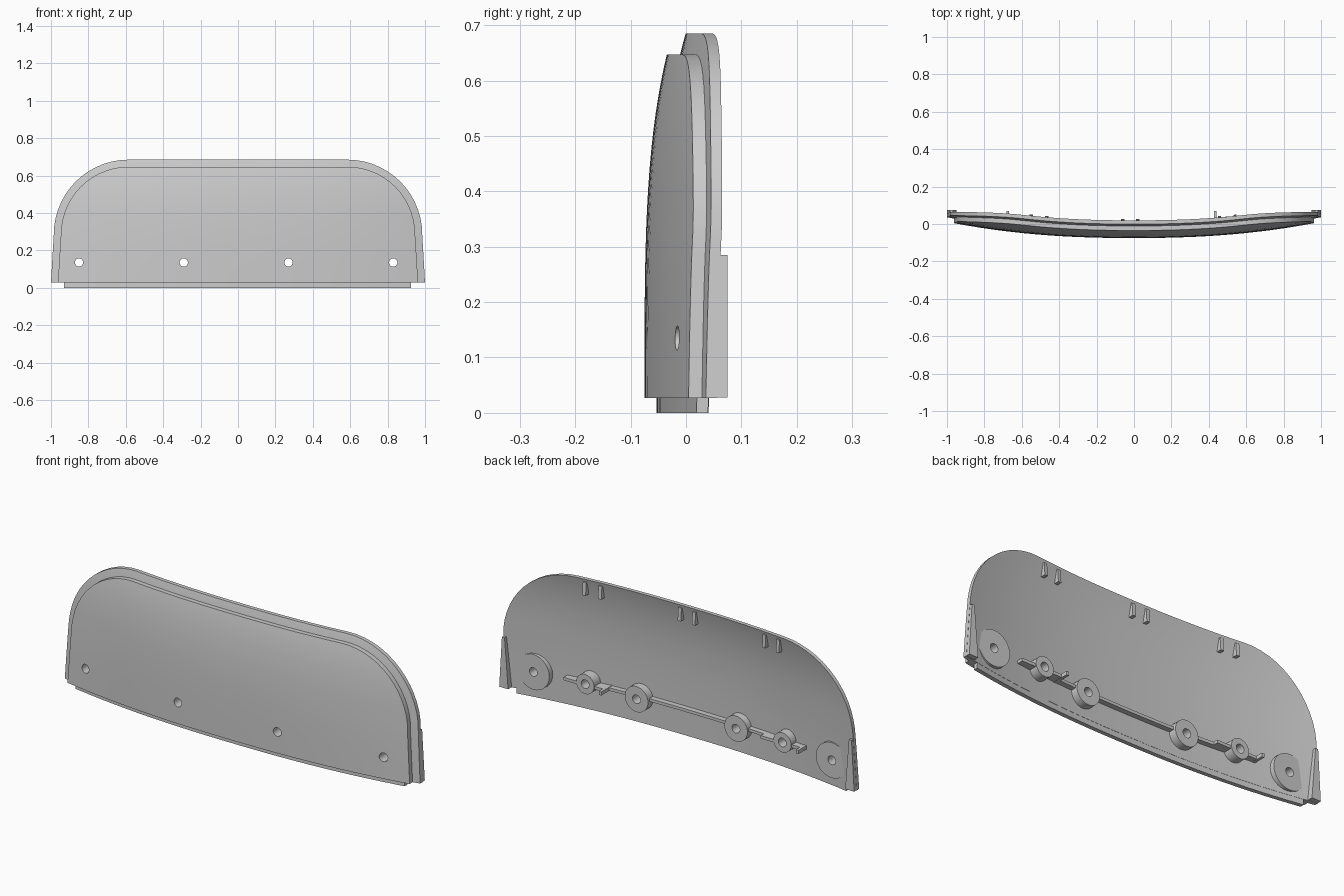
import bpy, bmesh
from math import sin, cos, pi, radians

if "Cube" in bpy.data.objects:
    bpy.data.objects.remove(bpy.data.objects["Cube"])


def front(x, z):
    """y of the bowed, backward-leaning front surface."""
    bow = 0.086 + 0.011 * min(1, z / 0.35)
    return -0.075 + 0.217 * max(z, 0) ** 3.86 + bow * abs(x) ** 2.3


BACK = 0.044  # shell back, measured from the front surface


def finish(name, bm):
    bmesh.ops.recalc_face_normals(bm, faces=bm.faces)
    me = bpy.data.meshes.new(name)
    bm.to_mesh(me)
    bm.free()
    ob = bpy.data.objects.new(name, me)
    bpy.context.collection.objects.link(ob)
    return ob


def slab(name, rows, y0, y1, cols):
    """Closed solid from rows (z, x_left, x_right) between two y functions."""
    bm = bmesh.new()
    grids = []
    for f in (y0, y1):
        g = []
        for z, a, b in rows:
            xs = [a + (b - a) * i / cols for i in range(cols + 1)]
            g.append([bm.verts.new((x, f(x, z), z)) for x in xs])
        grids.append(g)
        for r in range(len(rows) - 1):
            for c in range(cols):
                bm.faces.new((g[r][c], g[r][c + 1], g[r + 1][c + 1], g[r + 1][c]))
    n = len(rows)
    loop = [(0, c) for c in range(cols)] + [(r, cols) for r in range(n - 1)]
    loop += [(n - 1, c) for c in range(cols, 0, -1)] + [(r, 0) for r in range(n - 1, 0, -1)]
    A, B = grids
    for (r, c), (s, d) in zip(loop, loop[1:] + loop[:1]):
        bm.faces.new((A[r][c], A[s][d], B[s][d], B[r][c]))
    return finish(name, bm)


def off(d):
    return lambda x, z: front(x, z) + d


def outline(foot, r):
    """Rows of the arched outline: sloping sides, round corners, flat top."""
    side = 0.585 + r
    rows = []
    for i in range(8):
        t = i / 8
        rows.append((0.027 + 0.258 * t, foot + (side - foot) * t))
    for i in range(15):
        a = i / 14 * pi / 2
        rows.append((0.285 + r * sin(a), 0.585 + r * cos(a)))
    return [(z, -w, w) for z, w in rows]


def box(name, x0, x1, y0, y1, z0, z1):
    return slab(name, [(z0, x0, x1), (z1, x0, x1)], lambda x, z: y0, lambda x, z: y1, 1)


def tube(name, x, z, y0, y1, r, hole, n=32):
    """Ring along y; a zero hole gives a plain cylinder."""
    bm = bmesh.new()

    def ring(rad, y):
        return [bm.verts.new((x + rad * cos(2 * pi * i / n), y, z + rad * sin(2 * pi * i / n)))
                for i in range(n)]
    if hole:
        rings = [ring(r, y0), ring(r, y1), ring(hole, y1), ring(hole, y0)]
        pairs = zip(rings, rings[1:] + rings[:1])
    else:
        rings = [ring(r, y0), ring(r, y1)]
        pairs = [rings]
        for rg in rings:
            bm.faces.new(rg)
    for p, q in pairs:
        for i in range(n):
            j = (i + 1) % n
            bm.faces.new((p[i], p[j], q[j], q[i]))
    return finish(name, bm)


def boolean(target, other, op):
    m = target.modifiers.new(op, 'BOOLEAN')
    m.operation, m.object, m.solver = op, other, 'EXACT'
    bpy.context.view_layer.objects.active = target
    bpy.ops.object.modifier_apply(modifier=m.name)
    bpy.data.objects.remove(other)


# Curved shell with raised front plate and bottom lip
panel = slab("panel", outline(1.0, 0.4), off(0.024), off(BACK), 40)
plate = slab("front_plate", outline(0.963, 0.362), off(0), off(0.03), 40)
lip = slab("bottom_lip", [(0, -0.93, 0.925), (0.035, -0.93, 0.925)], off(0.022), off(BACK - 0.001), 40)
boolean(panel, plate, 'UNION')
boolean(panel, lip, 'UNION')

# Screw holes
HOLES = (-0.85, -0.29, 0.27, 0.83)
for x in HOLES:
    boolean(panel, tube("hole_cutter", x, 0.135, -0.3, 0.3, 0.022, 0), 'DIFFERENCE')

# Bosses behind the holes, flat discs at the ends
for x in HOLES:
    if abs(x) > 0.5:
        tube("end_disc", x, 0.135, 0.004, 0.042, 0.09, 0.022)
    else:
        tube("screw_boss", x, 0.135, -0.04, 0.013, 0.065, 0.022)

# Small blind bosses, each with a short shelf and end tab
for x in (0.54, -0.57):
    tube("small_boss", x, 0.15, -0.025, 0.04, 0.05, 0.022)
    box("end_tab", x - 0.112, x - 0.098, -0.03, 0.07, 0.133, 0.152)
    for a, b in ((x - 0.11, x - 0.04), (x + 0.04, x + 0.125)):
        slab("shelf", [(0.135, a, b), (0.15, a, b)], off(BACK - 0.015), lambda x, z: 0.035, 4)

# Long rib between the bosses
for a, b in ((0.32, 0.44), (-0.24, 0.22), (-0.47, -0.34)):
    slab("long_rib", [(0.135, a, b), (0.15, a, b)], off(BACK - 0.01), off(BACK + 0.027), 10)

# Pairs of tapered clips under the top edge
for x in (0.54, 0.457, 0.02, -0.06, -0.467, -0.55):
    a, b = x - 0.009, x + 0.009
    slab("top_clip", [(0.605, a, b), (0.67, a, b)], off(BACK - 0.012),
         lambda x, z: front(x, z) + BACK + (0.026 if z < 0.64 else 0.006), 1)

# Thickened lower corners tapering upwards
for s in (-1, 1):
    rows = []
    for i in range(9):
        t = i / 8
        w = 0.999 - 0.015 * t
        v = w - 0.05 + 0.035 * t
        rows.append((0.028 + 0.257 * t, min(s * v, s * w), max(s * v, s * w)))
    slab("corner_wedge", rows, off(0.035),
         lambda x, z: max(0.075, front(x, z) + BACK), 2)

# Smooth curves, sharp edges
bpy.ops.object.select_all(action='SELECT')
bpy.context.view_layer.objects.active = panel
bpy.ops.object.shade_smooth_by_angle(angle=radians(30))
